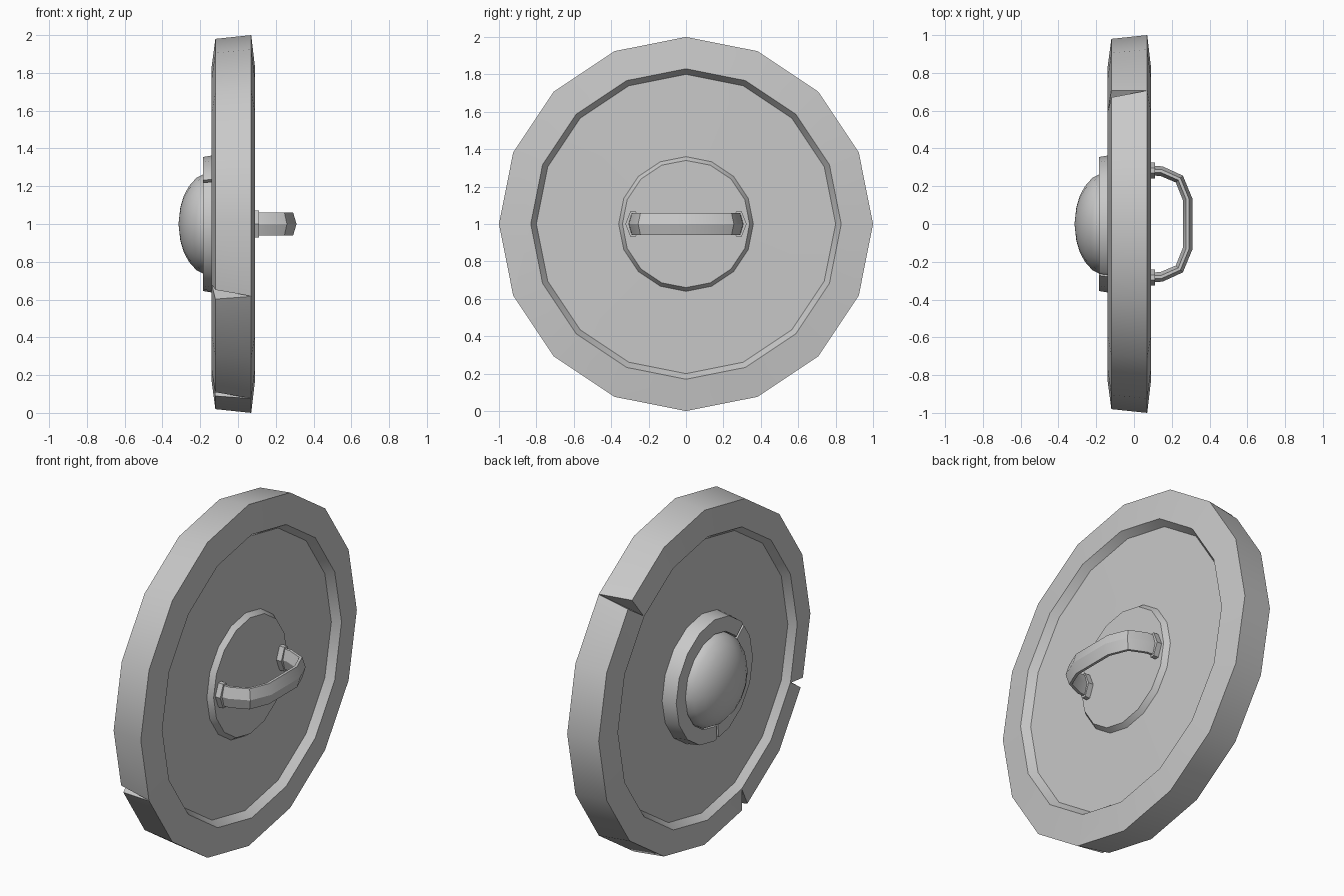
import bpy, bmesh, math
from mathutils import Vector

cube = bpy.data.objects.get("Cube")
if cube:
    bpy.data.objects.remove(cube, do_unlink=True)

SIDES = 16
CENTRE = Vector((0, 0, 1))

grey = bpy.data.materials.new("plain_grey")
grey.use_nodes = True
grey.diffuse_color = (0.58, 0.58, 0.58, 1)
grey.node_tree.nodes["Principled BSDF"].inputs["Base Color"].default_value = (0.58, 0.58, 0.58, 1)


def finish(name, bm):
    bmesh.ops.recalc_face_normals(bm, faces=bm.faces)
    mesh = bpy.data.meshes.new(name)
    bm.to_mesh(mesh)
    bm.free()
    obj = bpy.data.objects.new(name, mesh)
    bpy.context.collection.objects.link(obj)
    mesh.materials.append(grey)
    return obj


def activate(obj):
    bpy.ops.object.select_all(action='DESELECT')
    obj.select_set(True)
    bpy.context.view_layer.objects.active = obj


def smooth(obj):
    activate(obj)
    bpy.ops.object.shade_smooth_by_angle(angle=math.radians(30))


def polar(x, r, angle, t=0.0):
    """Point at radius r around the x axis, shifted t along the tangent."""
    c, s = math.cos(angle), math.sin(angle)
    return CENTRE + Vector((x, r * c - t * s, r * s + t * c))


def lathe(name, profile, closed=False):
    """Revolve (radius, x) points around the x axis; radius 0 makes a pole."""
    bm = bmesh.new()
    rings = []
    for r, x in profile:
        if r == 0:
            rings.append([bm.verts.new(polar(x, 0, 0))] * SIDES)
        else:
            rings.append([bm.verts.new(polar(x, r, math.tau * i / SIDES)) for i in range(SIDES)])
    pairs = list(zip(rings, rings[1:]))
    if closed:
        pairs.append((rings[-1], rings[0]))
    for a, b in pairs:
        for i in range(SIDES):
            j = (i + 1) % SIDES
            bm.faces.new(list(dict.fromkeys((a[i], a[j], b[j], b[i]))))
    return finish(name, bm)


def hull(name, points):
    bm = bmesh.new()
    for p in points:
        bm.verts.new(p)
    bmesh.ops.convex_hull(bm, input=bm.verts)
    return finish(name, bm)


def cut(obj, cutter):
    cutter.hide_render = True
    mod = obj.modifiers.new("cut", 'BOOLEAN')
    mod.operation = 'DIFFERENCE'
    mod.solver = 'EXACT'
    mod.object = cutter
    activate(obj)
    bpy.ops.object.modifier_apply(modifier=mod.name)
    bpy.data.objects.remove(cutter, do_unlink=True)


# Shield disc with raised rim on both sides and a raised hub behind the handle
disc = lathe("shield_disc", [
    (0, -0.105), (0.80, -0.10), (0.83, -0.14), (0.98, -0.12), (1.0, 0.07),
    (0.83, 0.09), (0.80, 0.045), (0.36, 0.05), (0.34, 0.08), (0, 0.08)])

# Battle notches, deep on the boss side and fading out towards the handle side
for degrees in (45, 202.5, 247.5):
    a = math.radians(degrees)
    cut(disc, hull("notch_cutter", [
        polar(0.075, 1.0, a), polar(-0.15, 0.83, a),
        polar(-0.15, 1.06, a, 0.05), polar(-0.15, 1.06, a, -0.05)]))
smooth(disc)

# Flat collar around the boss, split by two thin cracks
collar = lathe("boss_collar", [
    (0.37, -0.09), (0.355, -0.185), (0.27, -0.185), (0.255, -0.09)], closed=True)
for degrees in (140, 265):
    a = math.radians(degrees)
    cut(collar, hull("crack_cutter", [
        polar(x, r, a, t) for x in (-0.25, -0.115) for r in (0.2, 0.45) for t in (-0.008, 0.008)]))
smooth(collar)

# Domed boss
smooth(lathe("boss_dome", [
    (0, -0.095), (0.265, -0.095), (0.265, -0.18), (0.245, -0.22), (0.20, -0.26),
    (0.15, -0.287), (0.09, -0.305), (0, -0.315)]))


# Handle: flattened hexagonal bar swept along a bowed path
HEX = [(0.026, 0), (0.008, 0.06), (-0.008, 0.06), (-0.026, 0), (-0.008, -0.06), (0.008, -0.06)]
half = [(0.07, 0.283), (0.145, 0.28), (0.24, 0.238), (0.284, 0.13)]
path = [Vector((x, y, 1)) for x, y in half] + [Vector((x, -y, 1)) for x, y in reversed(half)]
bm = bmesh.new()
rings = []
for i, p in enumerate(path):
    tangent = (path[min(i + 1, len(path) - 1)] - path[max(i - 1, 0)]).normalized()
    normal = tangent.cross(Vector((0, 0, 1)))
    rings.append([bm.verts.new(p + normal * n + Vector((0, 0, z))) for n, z in HEX])
for a, b in zip(rings, rings[1:]):
    for i in range(6):
        j = (i + 1) % 6
        bm.faces.new((a[i], a[j], b[j], b[i]))
bm.faces.new(rings[0])
bm.faces.new(rings[-1])
smooth(finish("handle", bm))

# Hexagonal mounts at both handle ends
for side, y in (("left", 0.283), ("right", -0.283)):
    hull("handle_mount_" + side, [
        Vector((x, y + n * 1.6, 1 + z * 1.18)) for x in (0.07, 0.112) for n, z in HEX])
